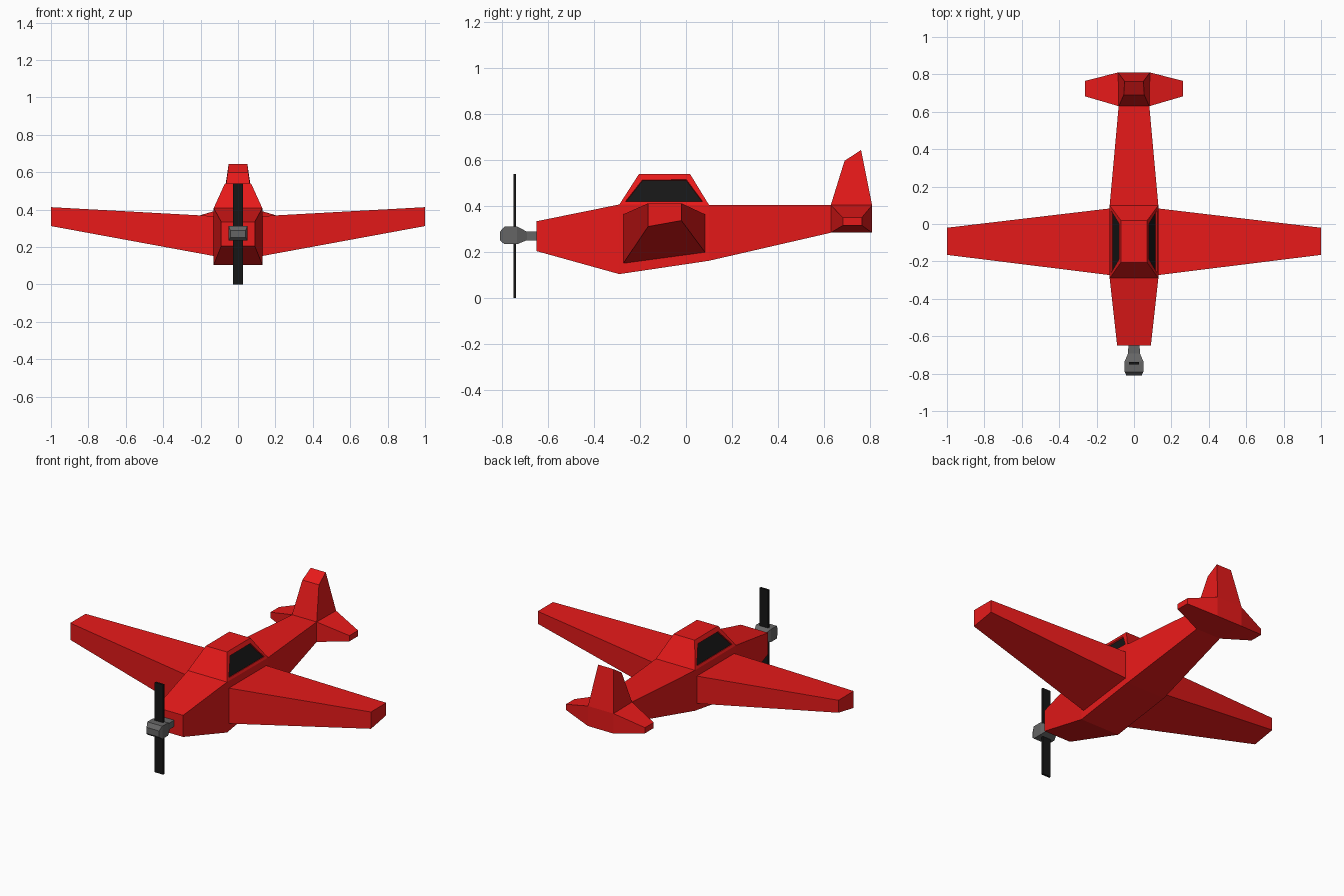
import bpy, bmesh
from mathutils import Vector

if "Cube" in bpy.data.objects:
    bpy.data.objects.remove(bpy.data.objects["Cube"])


def material(name, rgb):
    m = bpy.data.materials.new(name)
    m.diffuse_color = (*rgb, 1)
    m.use_nodes = True
    m.node_tree.nodes["Principled BSDF"].inputs["Base Color"].default_value = m.diffuse_color
    return m


def finish(bm, name, mats):
    bmesh.ops.recalc_face_normals(bm, faces=bm.faces[:])
    me = bpy.data.meshes.new(name)
    bm.to_mesh(me)
    bm.free()
    for m in mats:
        me.materials.append(m)
    ob = bpy.data.objects.new(name, me)
    bpy.context.collection.objects.link(ob)


def face_at(bm, *p):
    """Face whose centre is nearest to p."""
    return min(bm.faces, key=lambda f: (f.calc_center_median() - Vector(p)).length)


def place(verts, a, b, pts):
    """Move four corners to pts, ordered low-low, high-low, high-high, low-high on axes a, b."""
    c = sum((v.co for v in verts), Vector()) / 4
    new = [pts[{(0, 0): 0, (1, 0): 1, (1, 1): 2, (0, 1): 3}[(int(v.co[a] > c[a]), int(v.co[b] > c[b]))]]
           for v in verts]
    for v, p in zip(verts, new):
        v.co = p


def grow(bm, face, a, b, pts):
    """Extrude a quad and fit its new end to pts."""
    f = bmesh.ops.extrude_discrete_faces(bm, faces=[face])['faces'][0]
    place(list(f.verts), a, b, pts)
    return f


def section(y, w, z0, z1):
    return [(-w, y, z0), (w, y, z0), (w, y, z1), (-w, y, z1)]


def tube(name, sections, mats):
    bm = bmesh.new()
    bmesh.ops.create_cube(bm, size=1)
    for side, s in ((-1, sections[0]), (1, sections[1])):
        place([v for v in bm.verts if v.co.y * side > 0 and abs(v.co.y) == 0.5], 0, 2, section(*s))
    f = face_at(bm, 0, sections[1][0], (sections[1][2] + sections[1][3]) / 2)
    for s in sections[2:]:
        f = grow(bm, f, 0, 2, section(*s))
    bmesh.ops.recalc_face_normals(bm, faces=bm.faces[:])
    return bm


red = material("red_paint", (0.80, 0.01, 0.01))
black = material("black", (0.008, 0.008, 0.008))
steel = material("dark_steel", (0.13, 0.13, 0.13))

# Fuselage, nose to tail
bm = tube("fuselage", [(-0.65, 0.09, 0.205, 0.335), (-0.29, 0.13, 0.105, 0.408),
                       (0.10, 0.13, 0.163, 0.406), (0.63, 0.082, 0.285, 0.405),
                       (0.81, 0.085, 0.285, 0.405)], None)

# Cabin and tail fin grown from the top
grow(bm, face_at(bm, 0, -0.095, 0.407), 0, 1,
     [(-0.07, -0.205, 0.54), (0.07, -0.205, 0.54), (0.07, 0.018, 0.54), (-0.07, 0.018, 0.54)])
grow(bm, face_at(bm, 0, 0.72, 0.405), 0, 1,
     [(-0.055, 0.69, 0.598), (0.055, 0.69, 0.598), (0.05, 0.762, 0.645), (-0.05, 0.762, 0.645)])

for s in (-1, 1):
    # Wing: flush root outline, then tapered panel
    root = grow(bm, face_at(bm, s * 0.13, -0.095, 0.27), 1, 2,
                [(s * 0.13, -0.273, 0.152), (s * 0.13, 0.083, 0.20),
                 (s * 0.13, 0.083, 0.365), (s * 0.13, -0.273, 0.365)])
    grow(bm, root, 1, 2,
         [(s, -0.165, 0.312), (s, -0.02, 0.338), (s, -0.02, 0.413), (s, -0.165, 0.413)])
    # Tailplane
    grow(bm, face_at(bm, s * 0.084, 0.72, 0.345), 1, 2,
         [(s * 0.263, 0.683, 0.317), (s * 0.263, 0.765, 0.317),
          (s * 0.263, 0.765, 0.351), (s * 0.263, 0.683, 0.351)])

# Recessed cabin windows
bmesh.ops.recalc_face_normals(bm, faces=bm.faces[:])
for s in (-1, 1):
    pane = face_at(bm, s * 0.1, -0.095, 0.473)
    bmesh.ops.inset_individual(bm, faces=[pane], thickness=0.031, depth=0)
    bmesh.ops.inset_individual(bm, faces=[pane], thickness=0.001, depth=-0.008)
    pane.material_index = 1
finish(bm, "fuselage", [red, black])

# Propeller hub with shaft
bm = tube("propeller_hub", [(-0.81, 0.041, 0.252, 0.289), (-0.79, 0.05, 0.235, 0.312),
                            (-0.735, 0.05, 0.235, 0.312), (-0.693, 0.032, 0.252, 0.29),
                            (-0.65, 0.03, 0.252, 0.29)], None)
finish(bm, "propeller_hub", [steel])

# Propeller blades above and below the hub
for name, z0, z1 in (("lower_blade", 0.0, 0.24), ("upper_blade", 0.305, 0.54)):
    bm = tube(name, [(-0.751, 0.028, z0, z1), (-0.739, 0.028, z0, z1)], None)
    finish(bm, name, [black])
